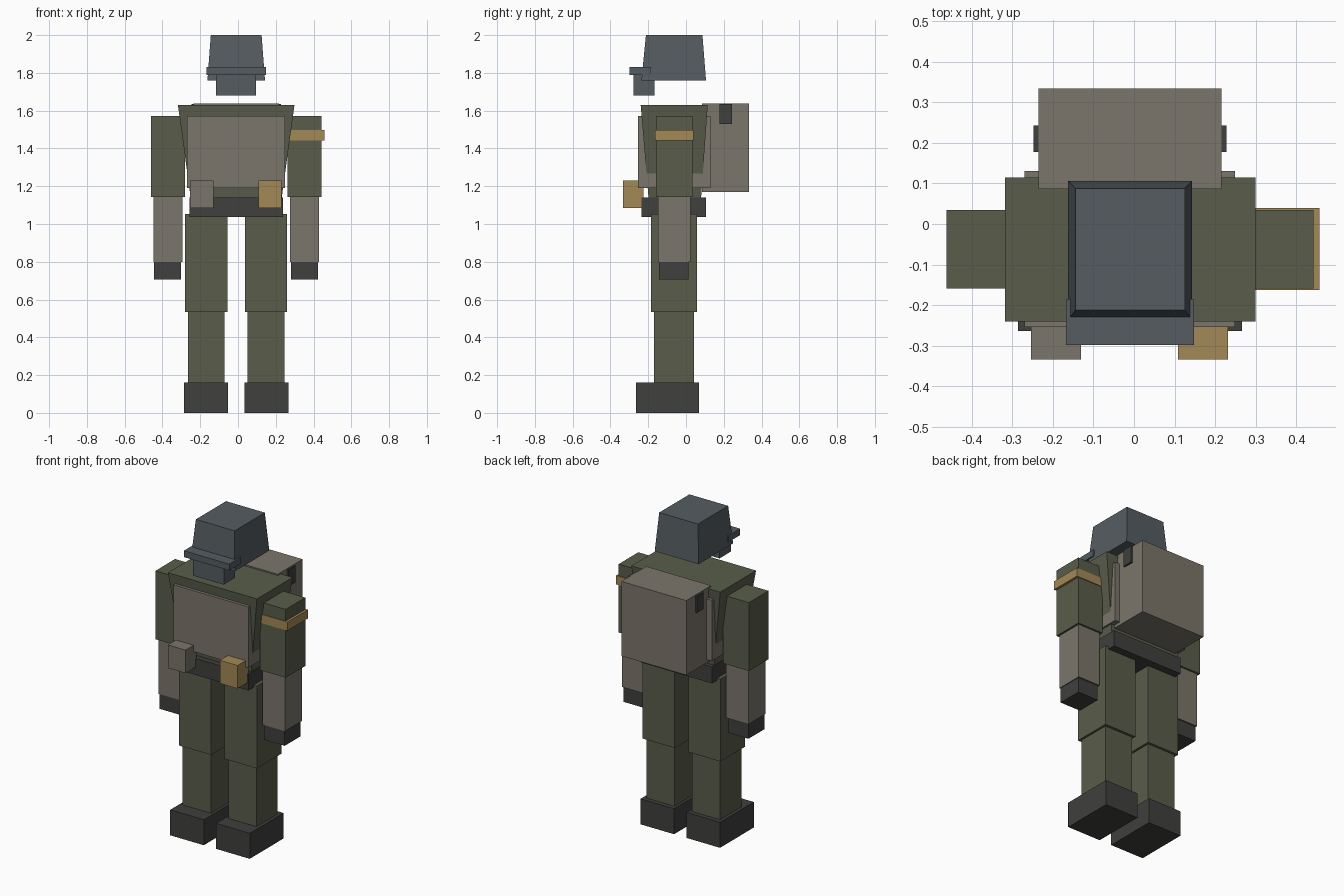
import bpy

if "Cube" in bpy.data.objects:
    bpy.data.objects.remove(bpy.data.objects["Cube"])

CX = -0.0095  # body's symmetry plane


def make_material(name, rgb):
    m = bpy.data.materials.new(name)
    m.diffuse_color = (*rgb, 1)
    m.use_nodes = True
    m.node_tree.nodes["Principled BSDF"].inputs["Base Color"].default_value = m.diffuse_color
    return m


OLIVE = make_material("olive_cloth", (0.10, 0.11, 0.07))
TAN = make_material("tan_canvas", (0.20, 0.18, 0.145))
DARK = make_material("dark_leather", (0.05, 0.05, 0.048))
SLATE = make_material("slate_metal", (0.09, 0.108, 0.12))
GOLD = make_material("gold_cloth", (0.37, 0.25, 0.095))


def box(name, mat, x, y, z, bottom=None):
    """Box from (min, max) ranges; bottom = ((x0, x1), (y0, y1)) tapers it."""
    bx, by = bottom or (x, y)
    verts = [(bx[i], by[j], z[0]) for i, j in ((0, 0), (1, 0), (1, 1), (0, 1))]
    verts += [(x[i], y[j], z[1]) for i, j in ((0, 0), (1, 0), (1, 1), (0, 1))]
    faces = [(3, 2, 1, 0), (4, 5, 6, 7)]
    faces += [(i, (i + 1) % 4, (i + 1) % 4 + 4, i + 4) for i in range(4)]
    me = bpy.data.meshes.new(name)
    me.from_pydata(verts, [], faces)
    me.materials.append(mat)
    ob = bpy.data.objects.new(name, me)
    bpy.context.collection.objects.link(ob)
    return ob


def pair(name, mat, inner, outer, y, z):
    """Left and right boxes, distances measured from the symmetry plane."""
    box(name + "_right", mat, (CX - outer, CX - inner), y, z)
    box(name + "_left", mat, (CX + inner, CX + outer), y, z)


# Head: tapered helmet, brim and face
box("helmet", SLATE, (-0.144, 0.125), (-0.212, 0.087), (1.76, 2.0),
    bottom=((-0.162, 0.143), (-0.236, 0.106)))
box("helmet_brim", SLATE, (-0.167, 0.148), (-0.298, -0.185), (1.79, 1.83))
box("face_guard", SLATE, (-0.116, 0.096), (-0.278, -0.167), (1.68, 1.80))

# Torso, vest and belt
box("torso", OLIVE, (-0.318, 0.299), (-0.24, 0.115), (1.10, 1.63),
    bottom=((-0.245, 0.226), (-0.195, 0.077)))
box("vest", TAN, (-0.27, 0.249), (-0.254, 0.13), (1.19, 1.572))
box("belt", DARK, (-0.256, 0.237), (-0.235, 0.106), (1.037, 1.14))
box("belt_pouch", TAN, (-0.253, -0.13), (-0.334, -0.225), (1.085, 1.23))
box("gold_pouch", GOLD, (0.108, 0.231), (-0.334, -0.225), (1.085, 1.23))

# Backpack and its strap
box("backpack", TAN, (-0.235, 0.216), (0.086, 0.333), (1.17, 1.638))
box("backpack_strap", DARK, (-0.247, 0.228), (0.177, 0.243), (1.53, 1.636))

# Arms
pair("upper_arm", OLIVE, 0.272, 0.452, (-0.159, 0.035), (1.143, 1.572))
pair("forearm", TAN, 0.284, 0.439, (-0.148, 0.023), (0.80, 1.143))
pair("hand", DARK, 0.291, 0.434, (-0.143, 0.014), (0.705, 0.80))
box("armband", GOLD, (0.249, 0.457), (-0.163, 0.04), (1.443, 1.498))

# Legs
pair("thigh", OLIVE, 0.047, 0.270, (-0.185, 0.058), (0.535, 1.052))
pair("shin", OLIVE, 0.061, 0.256, (-0.169, 0.042), (0.16, 0.535))
pair("boot", DARK, 0.043, 0.276, (-0.264, 0.07), (0, 0.16))
